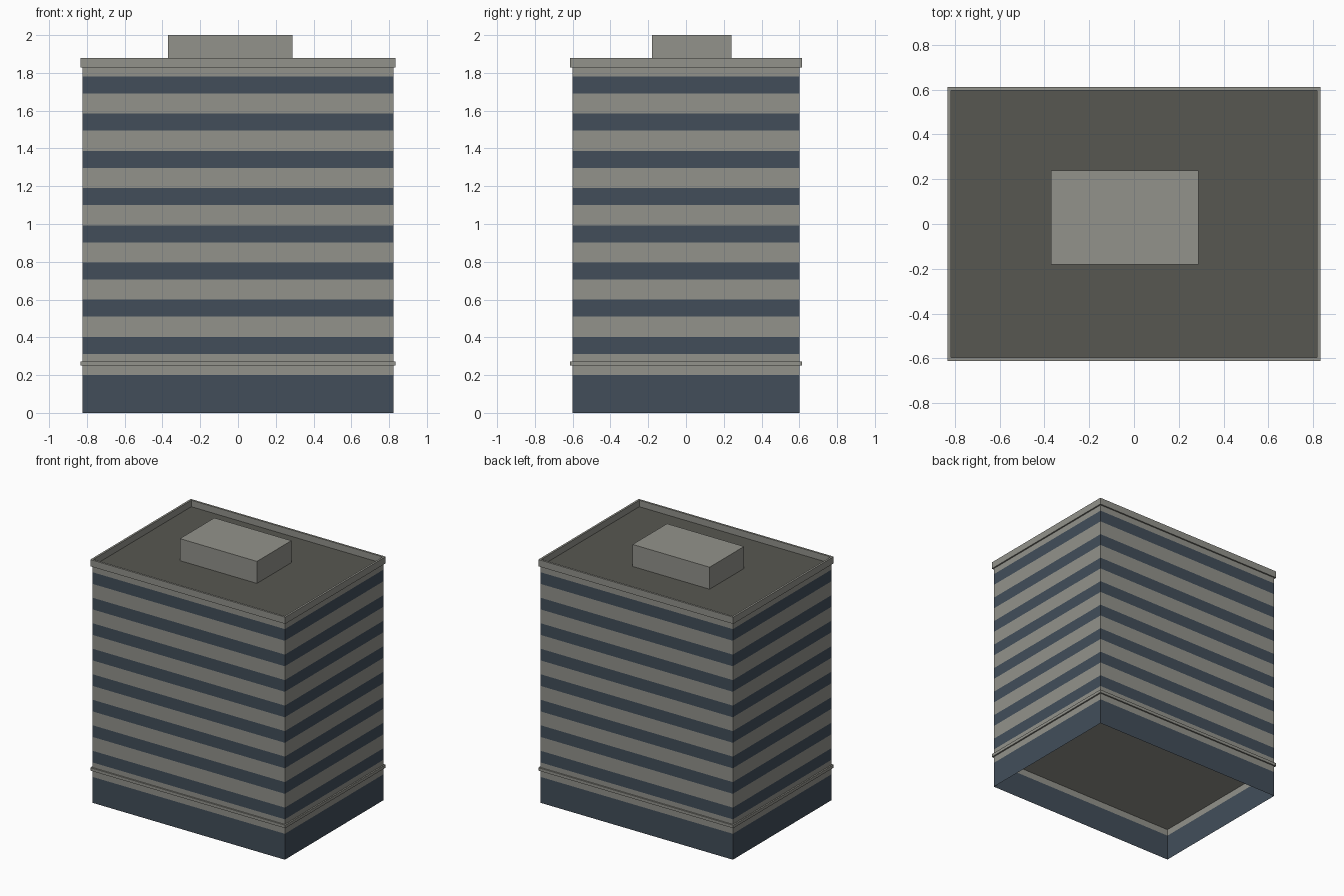
import bpy, bmesh

cube = bpy.data.objects.get("Cube")
if cube:
    bpy.data.objects.remove(cube, do_unlink=True)


def material(name, rgb):
    m = bpy.data.materials.new(name)
    m.use_nodes = True
    color = (*rgb, 1)
    m.diffuse_color = color
    m.node_tree.nodes["Principled BSDF"].inputs["Base Color"].default_value = color
    return m


concrete = material("warm grey concrete", (0.29, 0.29, 0.26))
glass = material("blue grey glass", (0.054, 0.076, 0.102))
roofing = material("dark roofing", (0.095, 0.095, 0.083))


def finish(name, bm, mats):
    mesh = bpy.data.meshes.new(name)
    bm.normal_update()
    bm.to_mesh(mesh)
    bm.free()
    for m in mats:
        mesh.materials.append(m)
    obj = bpy.data.objects.new(name, mesh)
    bpy.context.collection.objects.link(obj)
    return obj


def box_mesh(x0, x1, y0, y1, z0, z1):
    bm = bmesh.new()
    bmesh.ops.create_cube(bm, size=1)
    for v in bm.verts:
        v.co.x = x1 if v.co.x > 0 else x0
        v.co.y = y1 if v.co.y > 0 else y0
        v.co.z = z1 if v.co.z > 0 else z0
    return bm


WX, WY = 0.822, 0.602      # wall half sizes
LX, LY = 0.833, 0.613      # ledge and cornice half sizes
ROOF, TOP = 1.83, 1.88
FLOORS, FIRST, STEP, BAND = 8, 0.312, 0.197, 0.09

# Facade: open shell sliced into alternating concrete and glass rings
bm = box_mesh(-WX, WX, -WY, WY, 0, ROOF)
caps = [f for f in bm.faces if abs(f.normal.z) > 0.5]
bmesh.ops.delete(bm, geom=caps, context='FACES_ONLY')
cuts = [0.2]
for i in range(FLOORS):
    cuts += [FIRST + i * STEP, FIRST + i * STEP + BAND]
for z in cuts:
    bmesh.ops.bisect_plane(bm, geom=bm.verts[:] + bm.edges[:] + bm.faces[:],
                           plane_co=(0, 0, z), plane_no=(0, 0, 1))
for f in bm.faces:
    z = f.calc_center_median().z
    f.material_index = 1 - sum(z > c for c in cuts) % 2
finish("facade_walls", bm, [concrete, glass])

# Ledge slab above the ground floor
finish("ground_floor_ledge", box_mesh(-LX, LX, -LY, LY, 0.25, 0.273), [concrete])

# Cornice with a parapet rim and a sunken roof deck
bm = box_mesh(-LX, LX, -LY, LY, ROOF - 0.002, TOP)
deck = max(bm.faces, key=lambda f: f.calc_center_median().z)
bmesh.ops.inset_region(bm, faces=[deck], thickness=0.022)
deck_top = bmesh.ops.extrude_discrete_faces(bm, faces=[deck])["faces"][0]
for v in deck_top.verts:
    v.co.z = ROOF
deck_top.material_index = 1
finish("roof_cornice", bm, [concrete, roofing])

# Plant room on the roof
finish("roof_plant_room", box_mesh(-0.37, 0.288, -0.18, 0.24, ROOF, 2), [concrete])
